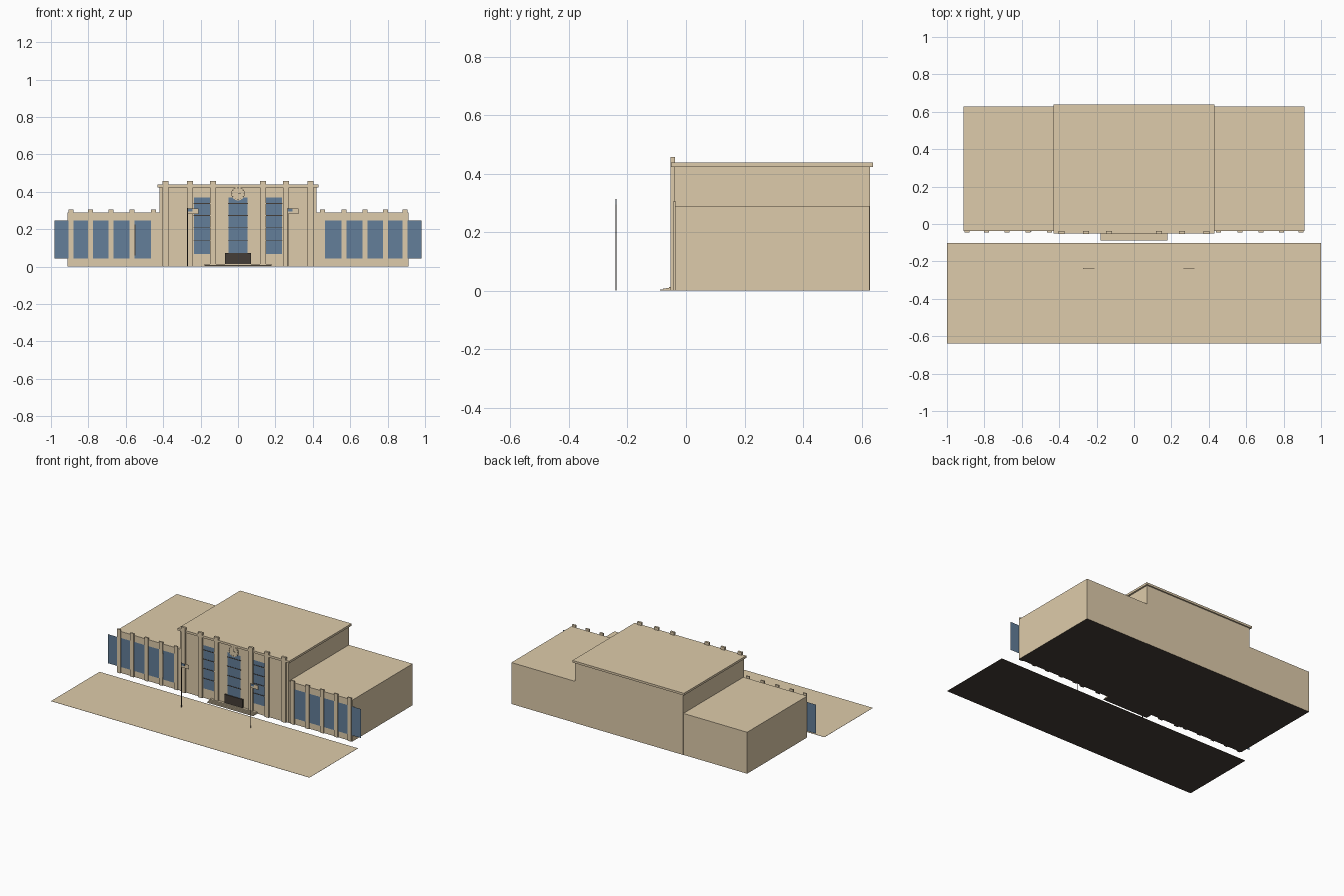
import bpy, math

if "Cube" in bpy.data.objects:
    bpy.data.objects.remove(bpy.data.objects["Cube"])

def material(name, rgb):
    m = bpy.data.materials.new(name)
    m.diffuse_color = (*rgb, 1)
    m.use_nodes = True
    m.node_tree.nodes["Principled BSDF"].inputs["Base Color"].default_value = m.diffuse_color
    return m

STONE = material("tan stone", (0.73, 0.60, 0.405))
GLASS = material("blue glass", (0.125, 0.21, 0.32))
DARK = material("dark bronze", (0.06, 0.048, 0.038))

def box(name, x0, x1, y0, y1, z0, z1, mat, roll=0.0, base=None):
    bpy.ops.mesh.primitive_cube_add(size=1, location=((x0+x1)/2, (y0+y1)/2, (z0+z1)/2))
    o = bpy.context.object
    o.name = name
    o.scale = (x1-x0, y1-y0, z1-z0)
    o.rotation_euler.y = roll
    o.data.materials.append(mat)
    if base:  # downward faces take the base colour
        o.data.materials.append(base)
        for p in o.data.polygons:
            p.material_index = 1 if p.normal.z < -0.5 else 0
    return o

def pane(name, x0, x1, y, z0, z1, mat):
    bpy.ops.mesh.primitive_plane_add(size=1, location=((x0+x1)/2, y, (z0+z1)/2),
                                     rotation=(math.pi/2, 0, 0))
    o = bpy.context.object
    o.name = name
    o.scale = (x1-x0, z1-z0, 1)
    o.data.materials.append(mat)
    return o

def cylinder(name, radius, depth, loc, mat, sides, rot=(0, 0, 0)):
    bpy.ops.mesh.primitive_cylinder_add(vertices=sides, radius=radius, depth=depth,
                                        location=loc, rotation=rot)
    o = bpy.context.object
    o.name = name
    o.data.materials.append(mat)
    return o

# Street slab in front of the building, dark underneath
box("street", -1, 1, -0.638, -0.102, 0, 0.001, STONE, base=DARK)

# Central hall with overhanging cornice
box("central_hall", -0.419, 0.419, -0.041, 0.629, 0, 0.423, STONE, base=DARK)
box("cornice", -0.431, 0.431, -0.051, 0.639, 0.423, 0.438, STONE)

for s in (-1, 1):
    # Side wing with a window band that runs past its outer end
    a, b = sorted((s*0.419, s*0.912))
    box("wing", a, b, -0.037, 0.627, 0, 0.29, STONE, base=DARK)
    a, b = sorted((s*0.46, s*0.98))
    pane("wing_window_band", a, b, -0.0395, 0.043, 0.246, GLASS)
    for x in (0.452, 0.567, 0.679, 0.789, 0.893):
        box("wing_pilaster", s*x-0.0135, s*x+0.0135, -0.045, -0.035, 0, 0.305, STONE, base=DARK)
    # Tall pilasters rising above the cornice
    for x in (0.134, 0.257, 0.388):
        box("hall_pilaster", s*x-0.016, s*x+0.016, -0.053, -0.038, 0, 0.457, STONE, base=DARK)

# Slim dark jamb on the left wing windows
box("window_jamb", -0.553, -0.548, -0.043, -0.039, 0.06, 0.225, DARK)

# Tall hall windows with dark crossbars
for x, half, z0 in ((-0.193, 0.043, 0.068), (0, 0.050, 0.015), (0.193, 0.043, 0.068)):
    pane("hall_window", x-half, x+half, -0.044, z0, 0.37, GLASS)
    for z in (0.139, 0.208, 0.273, 0.337):
        box("window_crossbar", x-half-0.003, x+half+0.003, -0.0465, -0.043, z-0.002, z+0.002, DARK)

# Entrance doors and shallow steps
box("entrance_doors", -0.07, 0.07, -0.050, -0.041, 0.012, 0.073, DARK)
for i in range(4):
    box("step", -0.178, 0.178, -0.088+i*0.010, -0.041, 0, 0.004+i*0.003, STONE, base=DARK)

# Clock above the entrance: face, hour ticks and hands
CZ = 0.39
cylinder("clock_face", 0.036, 0.006, (0, -0.048, CZ), STONE, 32, (math.pi/2, 0, 0))
for i in range(12):
    t = i*math.pi/6
    x, z = 0.032*math.sin(t), CZ+0.032*math.cos(t)
    box("hour_tick", x-0.0015, x+0.0015, -0.052, -0.050, z-0.003, z+0.003, DARK, t)
for t, length in ((math.pi/2, 0.016), (0.0, 0.021)):
    x, z = length/2*math.sin(t), CZ+length/2*math.cos(t)
    box("clock_hand", x-0.0012, x+0.0012, -0.052, -0.050, z-length/2, z+length/2, DARK, t)

# Flagpoles with flags
for x in (-0.27, 0.266):
    cylinder("flagpole", 0.002, 0.313, (x, -0.239, 0.1565), DARK, 8)
    box("flag", x, x+0.058, -0.2395, -0.2385, 0.281, 0.311, STONE)
    box("flag_corner", x+0.002, x+0.026, -0.2405, -0.2375, 0.295, 0.310, GLASS)
